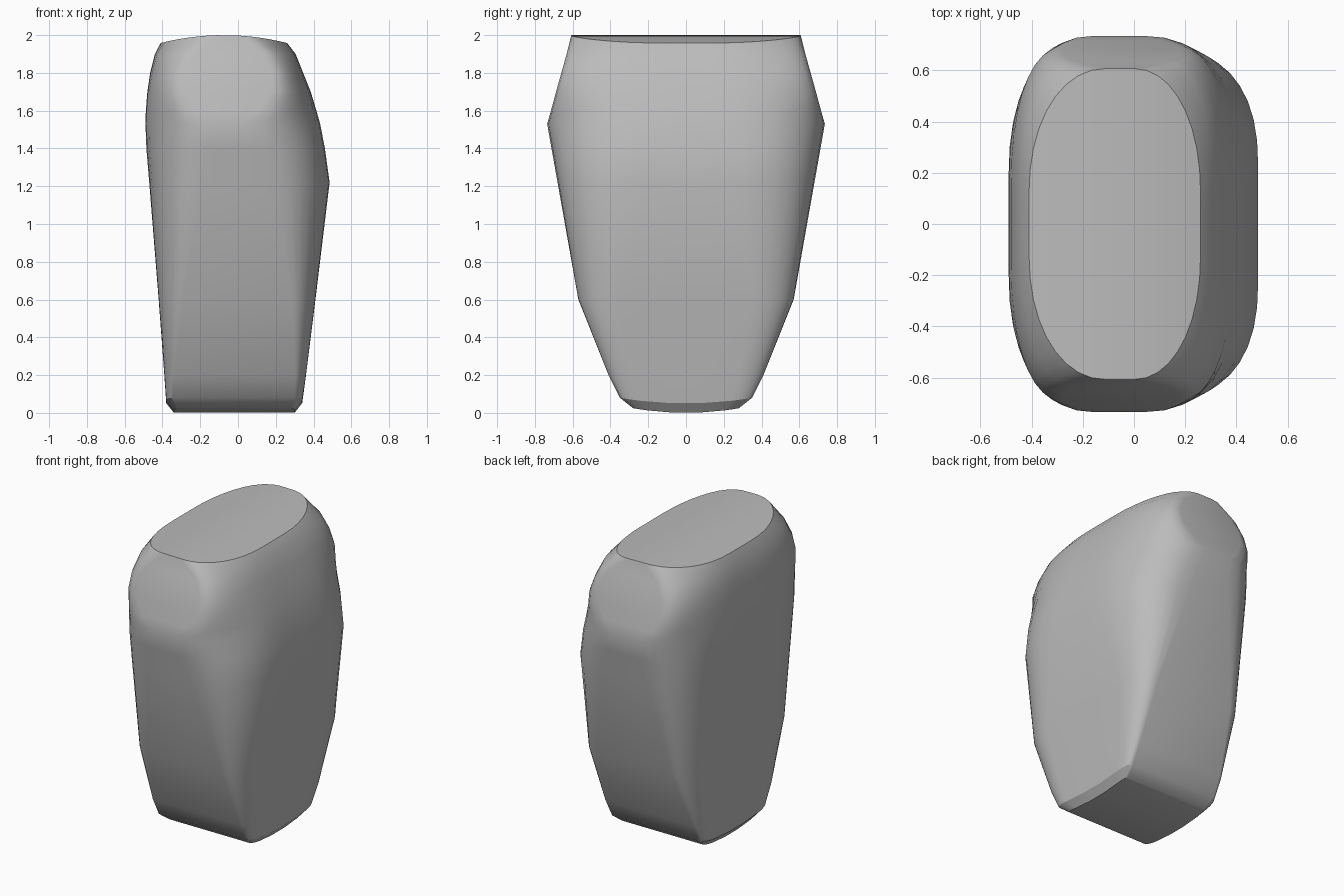
import bpy, bmesh, math

cube = bpy.data.objects.get("Cube")
if cube:
    bpy.data.objects.remove(cube)

STEPS = 9

# Cross-sections: z, left x, right x, facet left x, facet right x, facet y, side y, roundness
SECTIONS = [
    (0.00, -0.34, 0.30, -0.32, 0.28, 0.28, 0.20, 2.0),
    (0.05, -0.38, 0.34, -0.34, 0.30, 0.35, 0.24, 2.0),
    (0.20, -0.39, 0.36, -0.34, 0.30, 0.41, 0.28, 2.0),
    (0.60, -0.42, 0.41, -0.29, 0.28, 0.57, 0.35, 2.0),
    (1.22, -0.47, 0.485, -0.19, 0.13, 0.68, 0.22, 2.4),
    (1.40, -0.485, 0.46, -0.16, 0.07, 0.712, 0.20, 2.4),
    (1.53, -0.49, 0.435, -0.15, 0.03, 0.735, 0.18, 2.3),
    (1.60, -0.488, 0.415, -0.22, 0.11, 0.715, 0.17, 2.2),
    (1.70, -0.48, 0.385, -0.28, 0.18, 0.688, 0.15, 2.2),
    (1.80, -0.465, 0.345, -0.28, 0.18, 0.66, 0.14, 2.2),
    (1.90, -0.44, 0.305, -0.23, 0.13, 0.632, 0.12, 2.2),
    (1.96, -0.41, 0.26, -0.11, 0.00, 0.607, 0.12, 2.1),
]


def quarter(side, facet, facet_y, side_y, n):
    """Rounded corner from the side wall to the front or back facet."""
    pts = [(side, side_y / 3)]
    for i in range(STEPS + 1):
        a = math.pi / 2 * i / STEPS
        u, v = math.cos(a) ** (2 / n), math.sin(a) ** (2 / n)
        pts.append((facet + (side - facet) * u, side_y + (facet_y - side_y) * v))
    return pts


def ring(section):
    z, left, right, f_left, f_right, f_y, s_y, n = section
    half = quarter(right, f_right, f_y, s_y, n) + quarter(left, f_left, f_y, s_y, n)[::-1]
    return [(x, y, z) for x, y in half + [(x, -y) for x, y in half[::-1]]]


bm = bmesh.new()
loops = []
for k, section in enumerate(SECTIONS):
    loop = []
    for x, y, z in ring(section):
        if k == 0:      # rocker-shaped underside
            z = 0.025 * (y / 0.28) ** 2
        elif k == 1:    # lower rim follows the underside
            z += 0.03 * (y / 0.35) ** 2
        elif k == len(SECTIONS) - 1:    # crown arched from side to side
            z = 2.0 - 0.042 * ((x + 0.075) / 0.335) ** 2
        loop.append(bm.verts.new((x, y, z)))
    loops.append(loop)

# Walls
count = len(loops[0])
for low, high in zip(loops, loops[1:]):
    for i in range(count):
        j = (i + 1) % count
        bm.faces.new((low[i], low[j], high[j], high[i]))

# Crown: strips running front to back
half = count // 2
top = loops[-1]
for i in range(half - 1):
    bm.faces.new((top[i], top[i + 1], top[count - 2 - i], top[count - 1 - i]))

# Underside: strips running side to side
base = loops[0]
pairs = [(base[i % count], base[half - 1 - i]) for i in range(-half // 2, half // 2)]
for (r0, l0), (r1, l1) in zip(pairs, pairs[1:]):
    bm.faces.new((r0, r1, l1, l0))

bmesh.ops.recalc_face_normals(bm, faces=bm.faces)
mesh = bpy.data.meshes.new("stone_block")
bm.to_mesh(mesh)
bm.free()

grey = bpy.data.materials.new("stone_grey")
grey.use_nodes = True
colour = (0.5, 0.5, 0.5, 1.0)
grey.diffuse_color = colour
grey.node_tree.nodes["Principled BSDF"].inputs["Base Color"].default_value = colour
mesh.materials.append(grey)

stone = bpy.data.objects.new("stone_block", mesh)
bpy.context.collection.objects.link(stone)
bpy.context.view_layer.objects.active = stone
stone.select_set(True)
bpy.ops.object.shade_smooth_by_angle(angle=math.radians(30))
